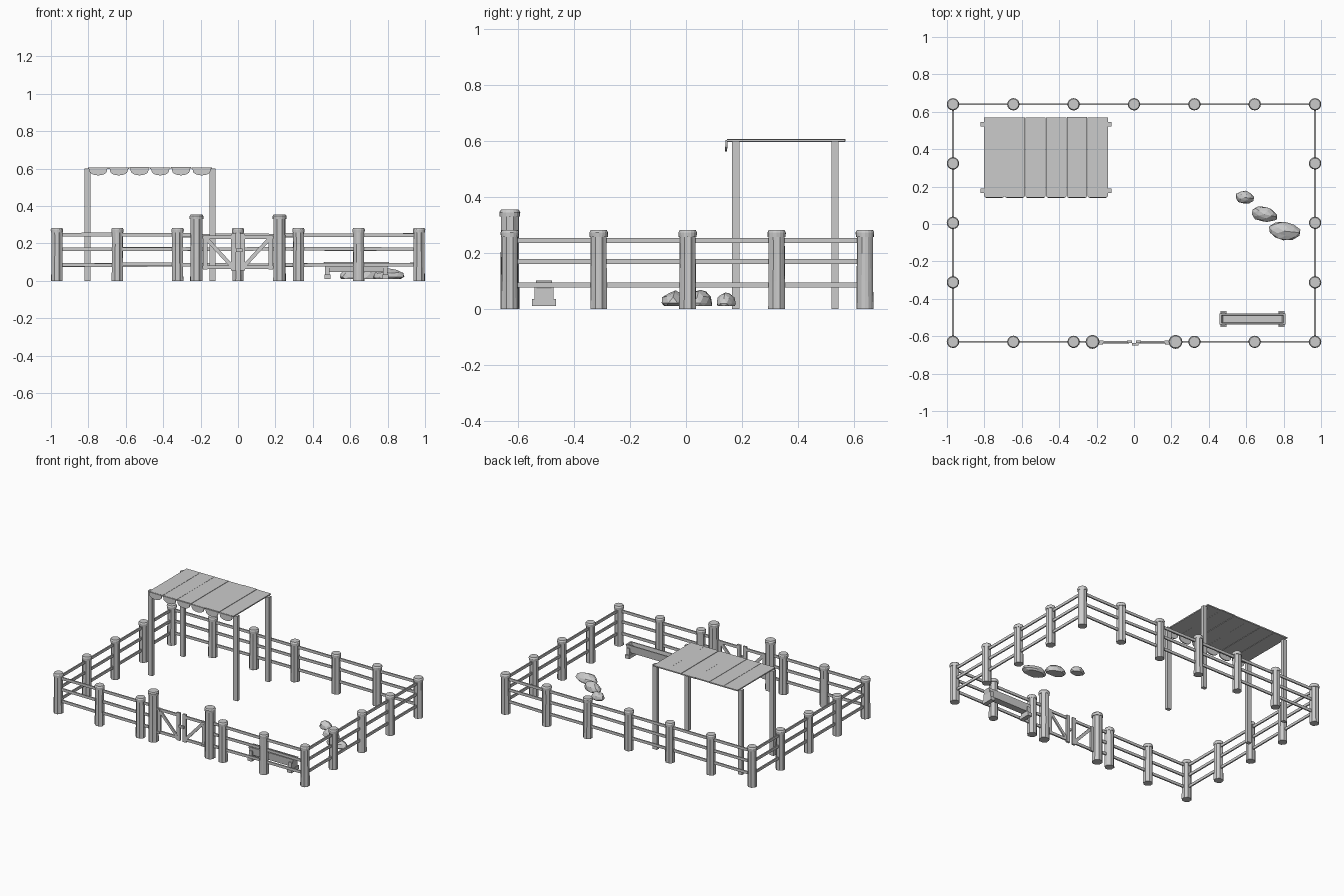
import bpy, bmesh, math, random
from mathutils import Vector, Matrix

if "Cube" in bpy.data.objects:
    bpy.data.objects.remove(bpy.data.objects["Cube"])

random.seed(4)
R = random.uniform


def finish(name, bm):
    bmesh.ops.recalc_face_normals(bm, faces=bm.faces[:])
    me = bpy.data.meshes.new(name)
    bm.to_mesh(me)
    bm.free()
    ob = bpy.data.objects.new(name, me)
    bpy.context.collection.objects.link(ob)
    return ob


def box(name, lo, hi):
    lo, hi = Vector(lo), Vector(hi)
    bm = bmesh.new()
    bmesh.ops.create_cube(bm, size=1)
    for v in bm.verts:
        v.co = Vector([(lo[i] + hi[i]) / 2 + v.co[i] * (hi[i] - lo[i]) for i in range(3)])
    return finish(name, bm)


def beam(name, a, b, depth, height):
    """Board from a to b; height is its visible face, depth its thickness."""
    a, b = Vector(a), Vector(b)
    x = (b - a).normalized()
    side = Vector((-x.y, x.x, 0)).normalized()
    up = x.cross(side)
    bm = bmesh.new()
    bmesh.ops.create_cube(bm, size=1)
    for v in bm.verts:
        c = v.co.copy()
        v.co = (a + b) / 2 + x * c.x * (b - a).length + side * c.y * depth + up * c.z * height
    return finish(name, bm)


def prism(name, pts, y0, y1):
    """Extrude an xz outline along y."""
    bm = bmesh.new()
    f = bm.faces.new([bm.verts.new((x, y0, z)) for x, z in pts])
    r = bmesh.ops.extrude_face_region(bm, geom=[f])
    for v in r['geom']:
        if isinstance(v, bmesh.types.BMVert):
            v.co.y = y1
    return finish(name, bm)


def loft(bm, rings):
    vr = [[bm.verts.new(p) for p in ring] for ring in rings]
    n = len(vr[0])
    for a, b in zip(vr, vr[1:]):
        for i in range(n):
            bm.faces.new((a[i], a[(i + 1) % n], b[(i + 1) % n], b[i]))
    bm.faces.new(vr[0])
    bm.faces.new(vr[-1])


def post(name, x, y, h, r):
    """Split-bark trunk with grooved sides and a smoother bevelled cap."""
    bm = bmesh.new()
    n = 16
    groove = [R(0.93, 1.0) if i % 2 else R(0.84, 0.93) for i in range(n)]

    def ring(z, s, g):
        return [(x + r * s * (g[i] + R(-.015, .015)) * math.cos(math.tau * i / n),
                 y + r * s * (g[i] + R(-.015, .015)) * math.sin(math.tau * i / n), z)
                for i in range(n)]
    loft(bm, [ring(0, 1, groove), ring(h * .35, .97, groove),
              ring(h * .7, .95, groove), ring(h - .02, .95, groove)])
    even = [1] * n
    loft(bm, [ring(h - .025, .97, even), ring(h - .009, 1.0, even), ring(h, .85, even)])
    return finish(name, bm)


# fence posts around the rectangle
xs = [-.968, -.645, -.323, 0, .323, .645, .968]
ys = [-.63, -.312, .006, .324, .64]
for x in xs:
    post("back_post", x, ys[-1], .283, .033)
    if x:
        post("front_post", x, ys[0], .283, .033)
for s in (-1, 1):
    for y in ys[1:-1]:
        post("side_post", s * .968, y, .283, .033)
    post("gate_post", s * .222, ys[0], .355, .037)

# three rails per fence bay
for z in (.245, .17, .086):
    for a, b in zip(xs, xs[1:]):
        beam("back_rail", (a, .64, z + R(-.003, .003)), (b, .64, z + R(-.003, .003)), .009, .019)
    for s in (-1, 1):
        for a, b in ((.222, .323), (.323, .645), (.645, .968)):
            beam("front_rail", (s * a, -.63, z + R(-.003, .003)),
                 (s * b, -.63, z + R(-.003, .003)), .009, .019)
        for a, b in zip(ys, ys[1:]):
            beam("side_rail", (s * .968, a, z), (s * .968, b, z), .009, .019)

# double gate: stiles, rails, diagonal brace and hinges, mirrored
for s in (-1, 1):
    y = -.63
    beam("gate_outer_stile", (s * .175, y, .062), (s * .175 + .0001, y, .242), .013, .024)
    beam("gate_inner_stile", (s * .024, y, .055), (s * .024 + .0001, y, .252), .014, .026)
    for z in (.073, .232):
        beam("gate_rail", (s * .18, y, z), (s * .02, y, z), .010, .019)
        beam("gate_hinge", (s * .205, y - .006, z), (s * .165, y - .006, z), .014, .012)
    beam("gate_brace", (s * .168, y - .003, .225), (s * .034, y - .003, .08), .010, .020)
box("gate_latch", (-.012, -.65, .155), (.025, -.636, .172))

# shelter legs
for x in (-.805, -.137):
    for y in (.178, .533):
        box("shelter_leg", (x - .016, y - .013, 0), (x + .016, y + .013, .601))

# roof planks, slightly uneven, with hanging scallops at the front edge
w = .664 / 6
for i in range(6):
    x0 = -.803 + i * w
    dz = R(-.001, .001)
    box("roof_plank", (x0 + .001, .147, .599 + dz), (x0 + w - .001, .570 + R(-.003, .003), .607 + dz))
    c = x0 + w / 2
    pts = [(c - .050, .605), (c + .050, .605)]
    pts += [(c + .047 * math.cos(t * math.pi / 8), .588 - .024 * math.sin(t * math.pi / 8))
            for t in range(9)]
    ob = prism("roof_scallop", pts, .141, .149)
    for v in ob.data.vertices:          # lower edge curls forward
        v.co.y -= .10 * max(0, .588 - v.co.z)

# feeding trough with hollow top on two cross feet
bm = bmesh.new()
tx, ty = .633, -.508


def rect(hx, hy, z):
    return [(tx + a * hx, ty + b * hy, z) for a, b in ((-1, -1), (1, -1), (1, 1), (-1, 1))]


loft(bm, [rect(.160, .024, .048), rect(.176, .029, .102), rect(.166, .021, .102),
          rect(.155, .018, .075)])
finish("trough", bm)
for s in (-1, 1):
    c = tx + s * .155
    box("trough_foot", (c - .016, ty - .043, .01), (c + .016, ty + .043, .035))
    box("trough_leg", (c - .012, ty - .034, .033), (c + .012, ty + .034, .080))

# faceted rocks with flat bottoms
for x, y, rx, ry, h, ang in ((.593, .142, .050, .036, .050, -.15),
                             (.697, .052, .073, .042, .058, -.2),
                             (.803, -.038, .085, .052, .056, -.1)):
    bm = bmesh.new()
    bmesh.ops.create_icosphere(bm, subdivisions=2, radius=1)
    for v in bm.verts:
        v.co *= R(.88, 1.06)
        v.co.z = max(v.co.z, -.25)
    m = Matrix.Translation((x, y, .01 + h * .2)) @ Matrix.Rotation(ang, 4, 'Z') @ \
        Matrix.Diagonal((rx, ry, h * .8, 1))
    bmesh.ops.transform(bm, matrix=m, verts=bm.verts[:])
    finish("rock", bm)
